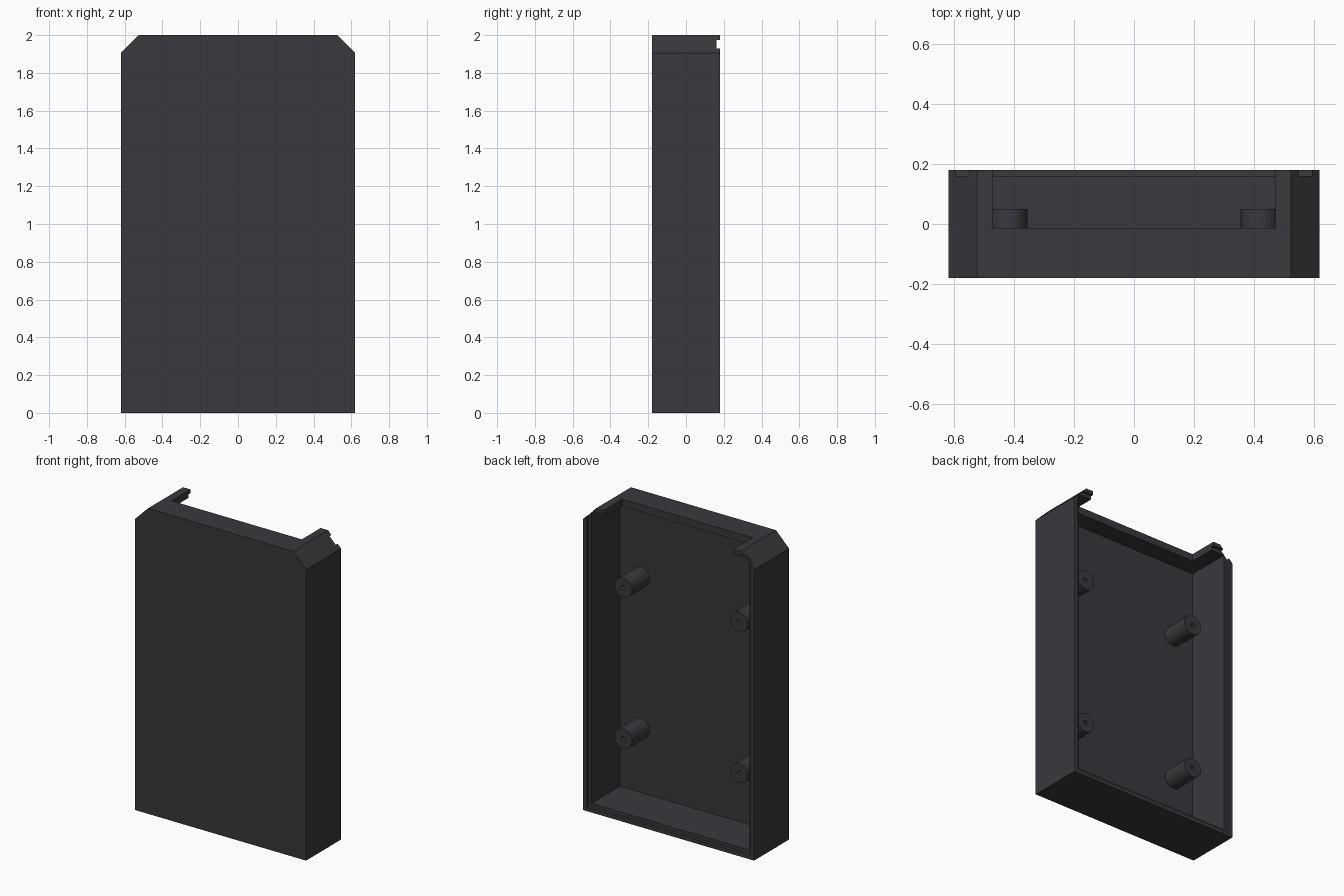
import bpy
import bmesh
import math

old = bpy.data.objects.get("Cube")
if old:
    bpy.data.objects.remove(old, do_unlink=True)

W, D, H = 0.62, 0.181, 2.0     # half width, half depth, height
WALL, CHAMFER = 0.048, 0.095
LIP, STEP = 0.025, 0.02        # rim thickness and rebate depth

plastic = bpy.data.materials.new("dark grey plastic")
plastic.use_nodes = True
COLOUR = (0.041, 0.040, 0.047, 1.0)
plastic.diffuse_color = COLOUR
bsdf = next(n for n in plastic.node_tree.nodes if n.type == 'BSDF_PRINCIPLED')
bsdf.inputs["Base Color"].default_value = COLOUR


def finish(name, bm):
    bmesh.ops.recalc_face_normals(bm, faces=bm.faces[:])
    mesh = bpy.data.meshes.new(name)
    bm.to_mesh(mesh)
    bm.free()
    mesh.materials.append(plastic)
    obj = bpy.data.objects.new(name, mesh)
    bpy.context.collection.objects.link(obj)
    return obj


def box(name, x, y0, y1, z0, z1, chamfer=0.0, front=True):
    """Box whose top corners, and optionally front edges, are chamfered."""
    bm = bmesh.new()
    bmesh.ops.create_cube(bm, size=1)
    for v in bm.verts:
        v.co = (2 * x * v.co.x, y0 if v.co.y < 0 else y1,
                z0 if v.co.z < 0 else z1)
    if chamfer:
        edges = []
        for e in bm.edges:
            a, b = (v.co for v in e.verts)
            at_top = a.z == z1 and b.z == z1
            at_front = a.y == y0 and b.y == y0
            top_corner = at_top and abs(a.x - b.x) < 1e-5
            front_edge = at_front and (at_top or abs(a.x - b.x) < 1e-5)
            if top_corner or (front and front_edge):
                edges.append(e)
        bmesh.ops.bevel(bm, geom=edges, offset=chamfer, offset_type='OFFSET',
                        segments=1, profile=0.5, affect='EDGES')
    return finish(name, bm)


def inset_chamfer(t):
    return CHAMFER - t * (2 - math.sqrt(2))


# Outer case, hollowed from the back, with a stepped rim and a top opening
case = box("case_shell", W, -D, D, 0, H, CHAMFER)
cutters = [
    box("cavity_cutter", W - WALL, -D + WALL, 0.4, WALL, H - WALL,
        inset_chamfer(WALL)),
    box("rim_cutter", W - LIP, D - STEP, 0.41, LIP, H - LIP,
        inset_chamfer(LIP), front=False),
    box("top_opening_cutter", 0.472, -0.014, 0.42, H - 0.2, H + 0.2),
]
for cutter in cutters:
    cutter.hide_render = True
    mod = case.modifiers.new(cutter.name, 'BOOLEAN')
    mod.operation = 'DIFFERENCE'
    mod.solver = 'EXACT'
    mod.object = cutter
bpy.context.view_layer.update()
depsgraph = bpy.context.evaluated_depsgraph_get()
cut_mesh = bpy.data.meshes.new_from_object(case.evaluated_get(depsgraph))
case.modifiers.clear()
case.data = cut_mesh
for cutter in cutters:
    bpy.data.objects.remove(cutter, do_unlink=True)


# Screw bosses with blind holes, turned from a profile of (radius, y)
def boss(name, x, z, sides=32):
    profile = [(0.064, -D + WALL - 0.01), (0.064, 0.05),
               (0.014, 0.05), (0.014, -0.08)]
    bm = bmesh.new()
    rings = []
    for r, y in profile:
        angles = [2 * math.pi * i / sides for i in range(sides)]
        rings.append([bm.verts.new((x + r * math.cos(a), y, z + r * math.sin(a)))
                      for a in angles])
    for low, high in zip(rings, rings[1:]):
        for i in range(sides):
            j = (i + 1) % sides
            bm.faces.new((low[i], low[j], high[j], high[i]))
    bm.faces.new(rings[0])
    bm.faces.new(rings[-1])
    obj = finish(name, bm)
    bpy.ops.object.select_all(action='DESELECT')
    obj.select_set(True)
    bpy.context.view_layer.objects.active = obj
    bpy.ops.object.shade_smooth_by_angle(angle=math.radians(35))


for side, x in (("left", 0.42), ("right", -0.42)):
    for level, z in (("lower", 0.47), ("upper", 1.46)):
        boss(f"{level}_{side}_screw_boss", x, z)
